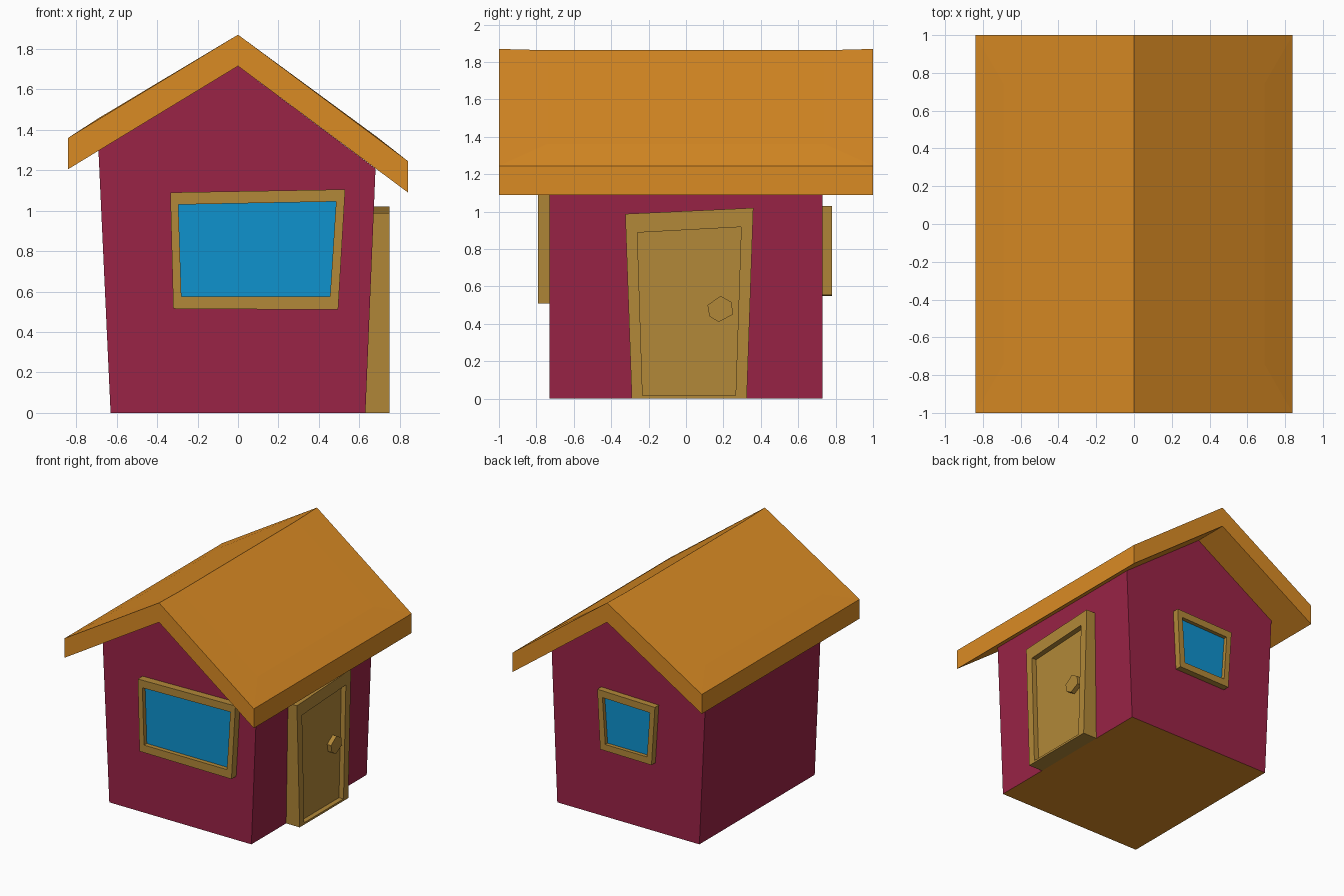
import bpy
import bmesh

cube = bpy.data.objects.get("Cube")
if cube:
    bpy.data.objects.remove(cube, do_unlink=True)


def material(name, r, g, b):
    """Flat material from 8-bit display values, stored as linear."""
    lin = [((c / 255 + 0.055) / 1.055) ** 2.4 for c in (r, g, b)]
    mat = bpy.data.materials.new(name)
    mat.use_nodes = True
    mat.diffuse_color = (*lin, 1)
    mat.node_tree.nodes["Principled BSDF"].inputs["Base Color"].default_value = (*lin, 1)
    return mat


CRIMSON = material("crimson wall", 154, 35, 70)
ORANGE = material("orange roof", 218, 139, 36)
WOOD = material("tan wood", 178, 136, 56)
BLUE = material("blue glass", 14, 146, 206)


def finish(name, bm, *mats):
    bmesh.ops.recalc_face_normals(bm, faces=bm.faces)
    mesh = bpy.data.meshes.new(name)
    bm.to_mesh(mesh)
    bm.free()
    for mat in mats:
        mesh.materials.append(mat)
    obj = bpy.data.objects.new(name, mesh)
    bpy.context.collection.objects.link(obj)
    return obj


def add_loop(bm, points):
    return [bm.verts.new(p) for p in points]


def bridge(bm, a, b):
    """Quads between two closed loops of equal length."""
    n = len(a)
    for i in range(n):
        bm.faces.new((a[i], a[(i + 1) % n], b[(i + 1) % n], b[i]))


# Walls: crooked gable profile run front to back, with the floor in roof colour
PROFILE = [(-0.63, 0), (0.63, 0), (0.68, 1.208), (0, 1.715), (-0.69, 1.297)]
bm = bmesh.new()
front = add_loop(bm, [(x, -0.73, z) for x, z in PROFILE])
back = add_loop(bm, [(x, 0.73, z) for x, z in PROFILE])
bridge(bm, front, back)
bm.faces.new(front)
bm.faces.new(back)
bmesh.ops.recalc_face_normals(bm, faces=bm.faces)
for f in bm.faces:
    f.material_index = 1 if f.normal.z < -0.9 else 0
finish("walls", bm, CRIMSON, ORANGE)

# Roof: two uneven slopes, each with a slightly bent centre panel
RIDGE, THICK, REACH = 1.87, 0.155, 0.84
bm = bmesh.new()
top = add_loop(bm, [(0, y, RIDGE) for y in (-1, 1)])
under = add_loop(bm, [(0, y, RIDGE - THICK) for y in (-1, 1)])
sag = add_loop(bm, [(0, y, RIDGE - 0.007) for y in (-0.74, 0.74)])
for side, eave_z in ((-1, 1.36), (1, 1.245)):
    mid_z = RIDGE + (eave_z - RIDGE) * 0.69 / REACH + 0.006
    eave = add_loop(bm, [(side * REACH, y, eave_z) for y in (-1, 1)])
    lip = add_loop(bm, [(side * REACH, y, eave_z - THICK) for y in (-1, 1)])
    mid = add_loop(bm, [(side * 0.69, y, mid_z) for y in (-0.74, 0.74)])
    bm.faces.new((sag[0], mid[0], mid[1], sag[1]))
    bm.faces.new((mid[0], eave[0], eave[1], mid[1]))
    bm.faces.new((eave[0], lip[0], lip[1], eave[1]))
    bm.faces.new((lip[0], under[0], under[1], lip[1]))
    for k in (0, 1):
        bm.faces.new((top[k], eave[k], mid[k], sag[k]))
        bm.faces.new((top[k], eave[k], lip[k], under[k]))
finish("roof", bm, ORANGE)


def framed_panel(name, place, outer, inner, base, face, recess, *mats):
    """Raised frame round a sunken panel; place maps (u, z, depth) to space."""
    bm = bmesh.new()
    loops = [add_loop(bm, [place(u, z, d) for u, z in pts])
             for pts, d in ((outer, base), (outer, face), (inner, face), (inner, recess))]
    for a, b in zip(loops, loops[1:]):
        bridge(bm, a, b)
    panel = bm.faces.new(loops[-1])
    panel.material_index = len(mats) - 1
    bm.faces.new(loops[0])
    return finish(name, bm, *mats)


def on_front(u, z, d):
    return (u, -d, z)


def on_back(u, z, d):
    return (u, d, z)


def on_left(u, z, d):
    return (d, u, z)


# Windows
framed_panel("front_window", on_front,
             [(-0.335, 1.09), (0.53, 1.105), (0.495, 0.51), (-0.32, 0.515)],
             [(-0.295, 1.03), (0.485, 1.045), (0.455, 0.575), (-0.28, 0.575)],
             0.72, 0.79, 0.755, WOOD, BLUE)
framed_panel("back_window", on_back,
             [(-0.27, 1.02), (0.24, 1.03), (0.215, 0.555), (-0.24, 0.55)],
             [(-0.225, 0.965), (0.195, 0.975), (0.17, 0.605), (-0.2, 0.605)],
             0.72, 0.78, 0.75, WOOD, BLUE)

# Door with its sunken leaf
framed_panel("door", on_left,
             [(-0.325, 0.988), (0.36, 1.02), (0.325, 0), (-0.29, 0)],
             [(-0.26, 0.888), (0.295, 0.918), (0.265, 0.016), (-0.232, 0.016)],
             0.63, 0.75, 0.71, WOOD)

# Rough six-sided door knob
KNOB = [(0.115, 0.5), (0.185, 0.55), (0.245, 0.515), (0.25, 0.45), (0.175, 0.41), (0.125, 0.44)]
bm = bmesh.new()
root = add_loop(bm, [on_left(u, z, 0.70) for u, z in KNOB])
tip = add_loop(bm, [on_left(u, z, 0.745) for u, z in KNOB])
bridge(bm, root, tip)
bm.faces.new(root)
bm.faces.new(tip)
finish("door_knob", bm, WOOD)
